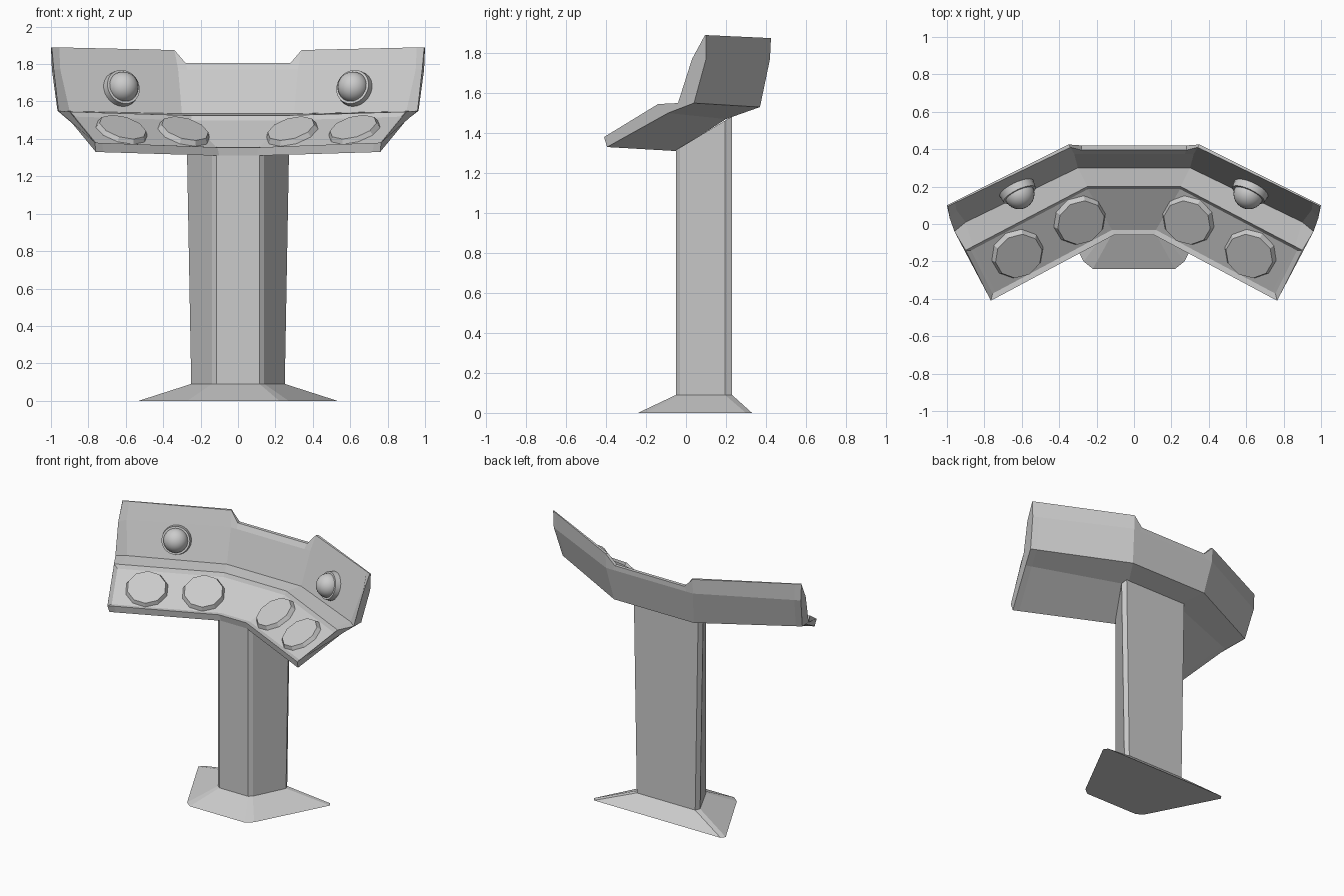
import bpy, bmesh
from mathutils import Vector as V

if "Cube" in bpy.data.objects:
    bpy.data.objects.remove(bpy.data.objects["Cube"])


def make(name, verts, faces, post=None):
    bm = bmesh.new()
    vs = [bm.verts.new(v) for v in verts]
    fs = [bm.faces.new([vs[i] for i in f]) for f in faces]
    bmesh.ops.recalc_face_normals(bm, faces=bm.faces[:])
    if post:
        post(bm, fs)
    me = bpy.data.meshes.new(name)
    bm.to_mesh(me)
    bm.free()
    ob = bpy.data.objects.new(name, me)
    bpy.context.collection.objects.link(ob)
    return ob


def loft(name, loops, post=None):
    n = len(loops[0])
    verts = [v for lp in loops for v in lp]
    faces = [(s*n + i, s*n + (i+1) % n, (s+1)*n + (i+1) % n, (s+1)*n + i)
             for s in range(len(loops) - 1) for i in range(n)]
    faces += [tuple(range(n)), tuple(range(len(verts) - n, len(verts)))]
    return make(name, verts, faces, post)


def mirror_x(p):
    return V((-p[0], p[1], p[2]))


# console head cross-sections: top, fold, panel foot, ledge, deck front, underside, back
corner = [V(p) for p in [
    (.34, .41, 1.875), (.32, .375, 1.77), (.30, .30, 1.535), (.25, .20, 1.525),
    (.11, -.06, 1.355), (.10, -.05, 1.31), (.22, .20, 1.47), (.32, .37, 1.53),
    (.35, .42, 1.77), (.35, .425, 1.875)]]
end = [V(p) for p in [
    (.995, .095, 1.89), (.985, .03, 1.77), (.96, -.04, 1.55), (.90, -.14, 1.545),
    (.765, -.41, 1.38), (.76, -.395, 1.33), (.90, -.09, 1.50), (.965, .04, 1.55),
    (.995, .10, 1.77), (1, .10, 1.89)]]
inner = [c.lerp(e, .94) for c, e in zip(corner, end)]
inner[1] = V((.95, .075, 1.77))
inner[2] = V((.90, .01, 1.548))
middle = [V((p.x * .85, p.y, p.z)) for p in corner]
middle[0] = V((.28, .395, 1.805))
middle[9] = V((.28, .42, 1.805))
right = [middle, corner, inner, end]
left = [[mirror_x(p) for p in s] for s in reversed(right)]


# sunken control deck
def sink_deck(bm, fs):
    deck = [fs[s*10 + 3] for s in range(7)]
    bmesh.ops.inset_region(bm, faces=deck, thickness=.025, depth=-.015,
                           use_even_offset=True)


loft("console_head", left + right, sink_deck)

# pedestal column and flared foot
half_col = [(.115, -.05), (.14, -.03), (.25, .195), (.235, .23)]
half_foot = [(.22, -.24), (.27, -.20), (.53, .30), (.51, .33)]


def ring(half):
    return half + [(-x, y) for x, y in reversed(half)]


col = ring(half_col)
loft("pedestal_column", [
    [(x, y, .08) for x, y in col],
    [(x * (1.1 if abs(x) > .2 else 1), y, 1.345 + .6*y) for x, y in col]])
loft("pedestal_foot", [[(x, y, 0) for x, y in ring(half_foot)],
                       [(x, y, .09) for x, y in col]])


def project(p, a, b, c):
    n = (b - a).cross(c - a).normalized()
    if n.z < 0:
        n = -n
    return p - n * (p - a).dot(n), n


def disc(name, pos, n, r1, r2, depth, sides):
    bpy.ops.mesh.primitive_cone_add(vertices=sides, radius1=r1, radius2=r2, depth=depth,
                                    location=pos, rotation=n.to_track_quat('Z', 'Y').to_euler())
    bpy.context.object.name = name
    return bpy.context.object


for side in (1, -1):
    tag = "right" if side > 0 else "left"
    flip = (lambda p: V(p)) if side > 0 else mirror_x
    # control pads on the deck
    for k, guess in enumerate([(.62, -.165, 1.45), (.285, .01, 1.45)]):
        p, n = project(V(guess), corner[3], end[3], corner[4])
        disc(f"control_pad_{tag}_{k}", flip(p), flip(n), .145, .13, .03, 10)
    # domed lamps on the upright panel
    p, n = project(V((.63, .195, 1.665)), corner[1], inner[1], corner[2])
    disc(f"lamp_collar_{tag}", flip(p + n*.01), flip(n), .102, .095, .06, 24)
    bpy.ops.object.shade_smooth_by_angle()
    bpy.ops.mesh.primitive_uv_sphere_add(segments=24, ring_count=14, radius=.082,
                                         location=flip(p + n*.035))
    bpy.context.object.name = f"lamp_dome_{tag}"
    bpy.ops.object.shade_smooth()
